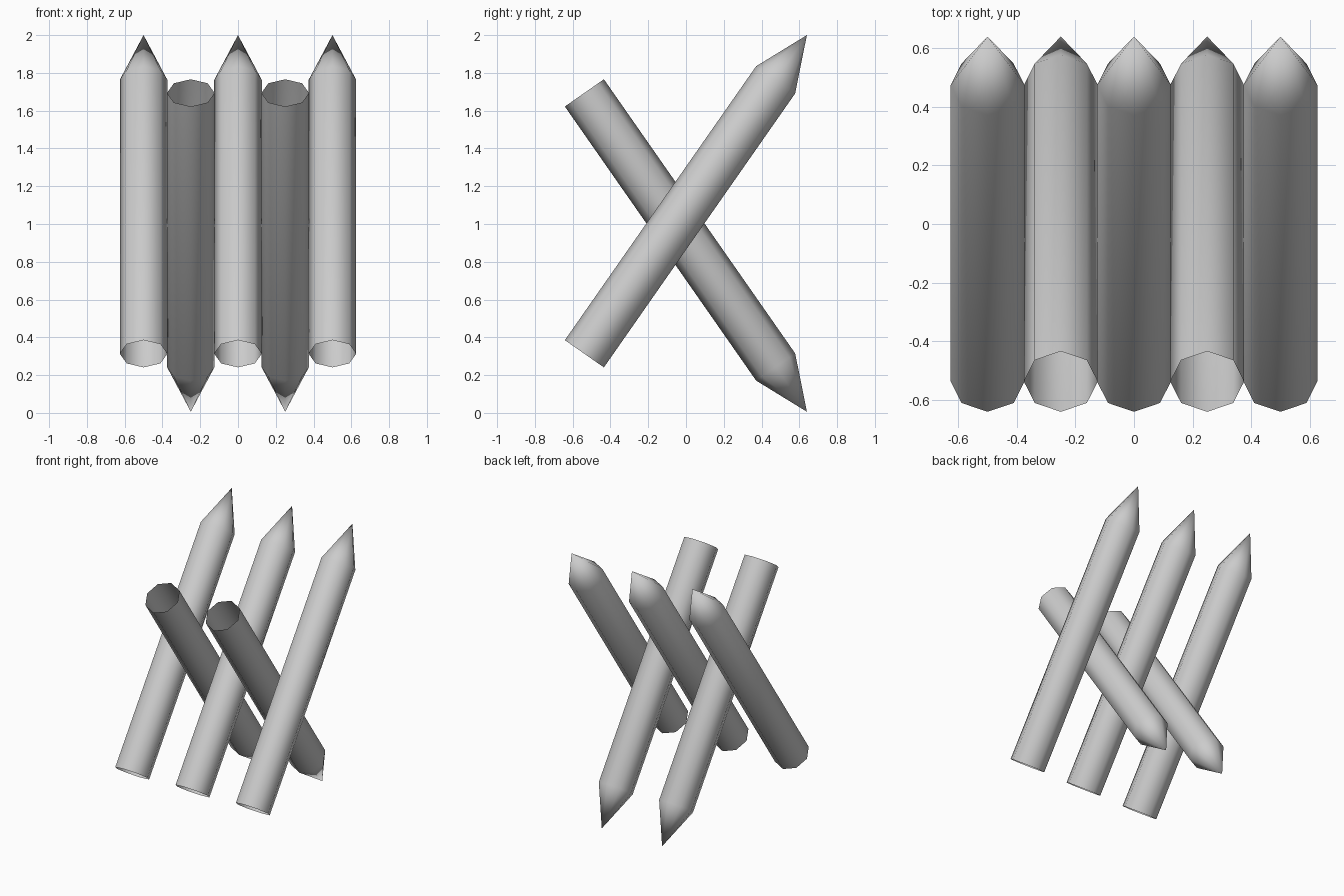
import bpy
import bmesh
import math
from mathutils import Vector

cube = bpy.data.objects.get("Cube")
if cube:
    bpy.data.objects.remove(cube, do_unlink=True)

SIDES = 8
RADIUS = 0.126

grey = bpy.data.materials.new("plain_grey")
grey.use_nodes = True
grey.diffuse_color = (0.6, 0.6, 0.6, 1)
grey.node_tree.nodes["Principled BSDF"].inputs["Base Color"].default_value = (0.6, 0.6, 0.6, 1)


def stake(name, base, tip, point_length=0.289):
    """Hollow eight-sided pole, open at the base and sharpened at the tip."""
    base, tip = Vector(base), Vector(tip)
    axis = (tip - base).normalized()
    side = Vector((1, 0, 0))
    up = axis.cross(side)
    shoulder = tip - axis * point_length

    bm = bmesh.new()

    def ring(centre):
        angles = [math.tau * i / SIDES for i in range(SIDES)]
        return [bm.verts.new(centre + RADIUS * (side * math.cos(a) + up * math.sin(a)))
                for a in angles]

    low, high = ring(base), ring(shoulder)
    apex = bm.verts.new(tip)
    for i in range(SIDES):
        j = (i + 1) % SIDES
        bm.faces.new((low[i], low[j], high[j], high[i]))
        bm.faces.new((high[i], high[j], apex))
    for face in bm.faces:
        face.smooth = True
    bm.normal_update()
    # Make the walls face outwards
    wall = bm.faces[:][0]
    if wall.normal.dot(wall.calc_center_median() - (base + shoulder) / 2) < 0:
        bmesh.ops.reverse_faces(bm, faces=bm.faces[:])

    mesh = bpy.data.meshes.new(name)
    bm.to_mesh(mesh)
    bm.free()
    mesh.materials.append(grey)
    obj = bpy.data.objects.new(name, mesh)
    bpy.context.collection.objects.link(obj)


# Three stakes pointing up and back
for label, x in (("right", -0.5), ("middle", 0), ("left", 0.5)):
    stake(f"rising_stake_{label}", (x, -0.538, 0.313), (x, 0.64, 2.0))

# Two stakes between them, pointing down and back
for label, x in (("right", -0.25), ("left", 0.25)):
    stake(f"falling_stake_{label}", (x, -0.538, 1.694), (x, 0.64, 0.006))
